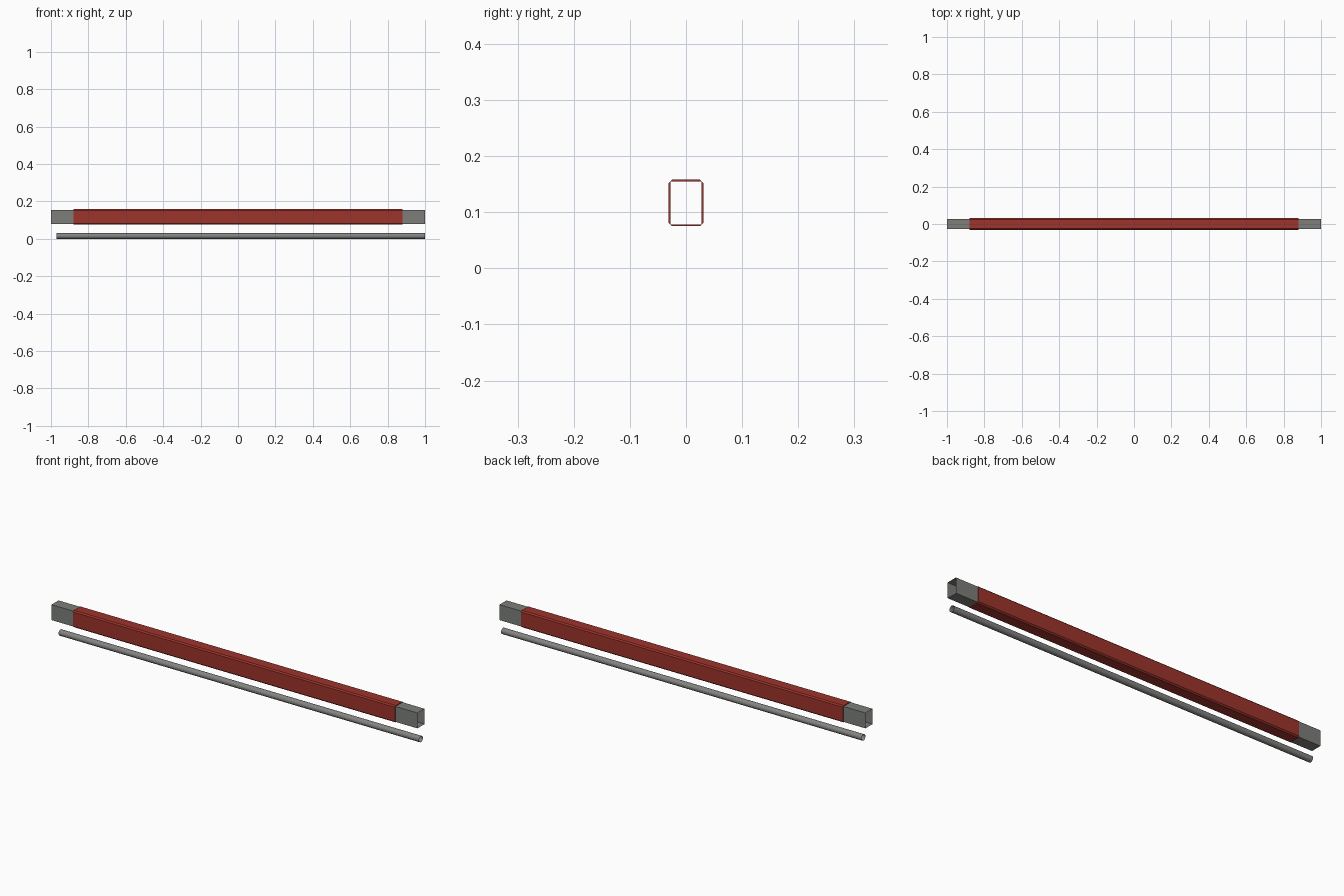
import bpy, bmesh, math

if "Cube" in bpy.data.objects:
    bpy.data.objects.remove(bpy.data.objects["Cube"])


def material(name, rgb):
    m = bpy.data.materials.new(name)
    m.diffuse_color = (*rgb, 1)
    m.use_nodes = True
    m.node_tree.nodes["Principled BSDF"].inputs["Base Color"].default_value = m.diffuse_color
    return m


red = material("painted red", (0.34, 0.034, 0.025))
grey = material("warm grey steel", (0.205, 0.212, 0.195))
rod_grey = material("rod grey", (0.23, 0.23, 0.225))


def box_profile(hy, z0, z1, c=0.0):
    """Rectangle in the y-z plane, with corners chamfered by c."""
    if not c:
        return [(-hy, z0), (hy, z0), (hy, z1), (-hy, z1)]
    return [(-hy + c, z0), (hy - c, z0), (hy, z0 + c), (hy, z1 - c),
            (hy - c, z1), (-hy + c, z1), (-hy, z1 - c), (-hy, z0 + c)]


def extrude_shell(name, profile, x0, x1, mat, hole=None):
    """Open-ended thin tube along x; a hole profile adds ring-shaped ends."""
    bm = bmesh.new()
    ends = [[bm.verts.new((x, y, z)) for y, z in profile] for x in (x0, x1)]
    n = len(profile)
    for i in range(n):
        j = (i + 1) % n
        bm.faces.new((ends[0][i], ends[0][j], ends[1][j], ends[1][i])).normal_flip()
    if hole:
        k = n // len(hole)
        for x, end, flip in ((x0, ends[0], False), (x1, ends[1], True)):
            inner = [bm.verts.new((x, y, z)) for y, z in hole]
            for q in range(len(hole)):
                a, b = end[(k * q - 1) % n], end[k * q]
                c = end[(k * q + 1) % n]
                p, r = inner[q], inner[(q + 1) % len(hole)]
                for f in ((a, b, p), (b, c, r, p)):
                    face = bm.faces.new(f)
                    face.normal_update()
                    if (face.normal.x > 0) != flip:
                        face.normal_flip()
    me = bpy.data.meshes.new(name)
    bm.to_mesh(me)
    bm.free()
    me.materials.append(mat)
    ob = bpy.data.objects.new(name, me)
    bpy.context.collection.objects.link(ob)
    return ob


# thin rectangular tube running the full length
inner = box_profile(0.0275, 0.0785, 0.1545)
extrude_shell("inner_tube", inner, -1.0, 1.0, grey)

# red chamfered sleeve around it
extrude_shell("sleeve", box_profile(0.031, 0.075, 0.158, 0.006), -0.88, 0.88, red, inner)

# round rod below
R, N = 0.015, 16
circle = [(R * math.cos(2 * math.pi * i / N), R + R * math.sin(2 * math.pi * i / N)) for i in range(N)]
rod = extrude_shell("lower_rod", circle, -0.97, 1.0, rod_grey)
bpy.context.view_layer.objects.active = rod
rod.select_set(True)
bpy.ops.object.shade_smooth_by_angle(angle=math.radians(40))
